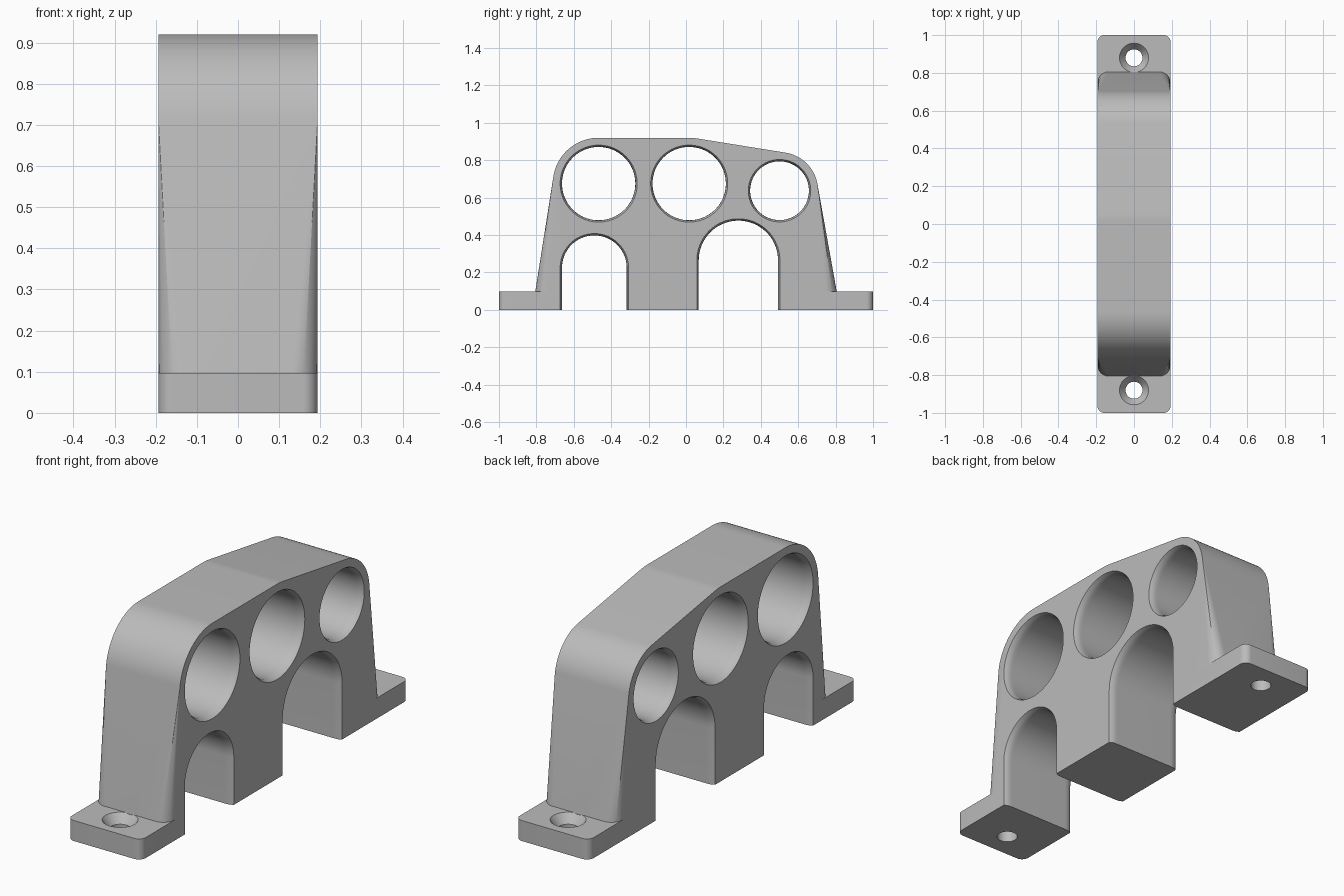
import bpy, bmesh, math

if "Cube" in bpy.data.objects:
    bpy.data.objects.remove(bpy.data.objects["Cube"], do_unlink=True)

W = 0.193            # half thickness
PLATE = 0.097        # foot plate height

grey = bpy.data.materials.new("plain grey")
grey.use_nodes = True
grey.diffuse_color = (0.5, 0.5, 0.5, 1)
grey.node_tree.nodes["Principled BSDF"].inputs["Base Color"].default_value = (0.5, 0.5, 0.5, 1)


def finish(bm, name):
    bmesh.ops.recalc_face_normals(bm, faces=bm.faces)
    mesh = bpy.data.meshes.new(name)
    bm.to_mesh(mesh)
    bm.free()
    mesh.materials.append(grey)
    ob = bpy.data.objects.new(name, mesh)
    bpy.context.collection.objects.link(ob)
    return ob


def loft(rings, name):
    """Closed solid through matching rings of points."""
    bm = bmesh.new()
    loops = [[bm.verts.new(p) for p in ring] for ring in rings]
    n = len(loops[0])
    for a, b in zip(loops, loops[1:]):
        for i in range(n):
            j = (i + 1) % n
            bm.faces.new((a[i], a[j], b[j], b[i]))
    bm.faces.new(loops[0])
    bm.faces.new(loops[-1])
    return finish(bm, name)


def arc(cx, cy, r, start, end, steps):
    return [(cx + r * math.cos(math.radians(start + (end - start) * i / steps)),
             cy + r * math.sin(math.radians(start + (end - start) * i / steps)))
            for i in range(steps + 1)]


def rounded_rect(hx, hy, r, z):
    pts = []
    for k, (sx, sy) in enumerate([(1, 1), (-1, 1), (-1, -1), (1, -1)]):
        pts += arc(sx * (hx - r), sy * (hy - r), r, 90 * k, 90 * k + 90, 10)
    return [(x, y, z) for x, y in pts]


def boolean(ob, other, operation):
    mod = ob.modifiers.new("join", "BOOLEAN")
    mod.operation, mod.solver, mod.object = operation, "EXACT", other
    bpy.ops.object.select_all(action="DESELECT")
    bpy.context.view_layer.objects.active = ob
    ob.select_set(True)
    bpy.ops.object.modifier_apply(modifier=mod.name)
    bpy.data.objects.remove(other, do_unlink=True)


def side_cutter(outline, name):
    """Cutter along x whose mouth flares slightly at both sides."""
    depth, flare = 0.04, 0.01
    half = [(W + 0.05, flare)]
    for i in range(5):
        a = math.radians(90 * i / 4)
        half.append((W - depth * math.sin(a), flare * (1 - math.sin(math.acos(1 - math.sin(a))))))
    sections = half + [(-x, f) for x, f in reversed(half)]
    return loft([[(x, y, z) for y, z in outline(f)] for x, f in sections], name)


# Foot plate with countersunk screw holes
bracket = loft([rounded_rect(W, 1, 0.035, z) for z in (0, PLATE)], "bracket")
for y in (-0.88, 0.88):
    sections = [(-0.05, 0.045), (0.055, 0.045), (PLATE, 0.077), (PLATE + 0.05, 0.077)]
    rings = [[(px, py, z) for px, py in arc(0, y, r, 0, 360, 48)[:-1]] for z, r in sections]
    boolean(bracket, loft(rings, "screw_hole"), "DIFFERENCE")

# Body: hull around three pipe seats and a rounded footprint
pipes = [(-0.467, 0.675, 0.196), (0.017, 0.675, 0.196), (0.5, 0.637, 0.157)]
bm = bmesh.new()
for cy, cz, r in pipes:
    for y, z in arc(cy, cz, r + 0.049, 0, 180, 64):
        for x in (-W, W):
            bm.verts.new((x, y, z))
for z in (0.04, PLATE):
    for p in rounded_rect(W, 0.806, 0.06, z):
        bm.verts.new(p)
hull = bmesh.ops.convex_hull(bm, input=bm.verts)
spare = {g for g in hull["geom_interior"] + hull["geom_unused"] if isinstance(g, bmesh.types.BMVert)}
bmesh.ops.delete(bm, geom=list(spare), context="VERTS")
bmesh.ops.dissolve_limit(bm, angle_limit=0.005, verts=bm.verts, edges=bm.edges)
boolean(bracket, finish(bm, "body"), "UNION")

# Pipe holes
for cy, cz, r in pipes:
    boolean(bracket, side_cutter(lambda f: arc(cy, cz, r + f, 0, 360, 80)[:-1], "pipe_hole"), "DIFFERENCE")

# Arched openings between the legs
for cy, cz, r in [(-0.49, 0.225, 0.173), (0.28, 0.265, 0.212)]:
    def arch(f):
        return [(cy + r + f, -0.1)] + arc(cy, cz, r + f, 0, 180, 40) + [(cy - r - f, -0.1)]
    boolean(bracket, side_cutter(arch, "arch_opening"), "DIFFERENCE")

bpy.ops.object.select_all(action="DESELECT")
bpy.context.view_layer.objects.active = bracket
bracket.select_set(True)
bpy.ops.object.shade_smooth_by_angle(angle=math.radians(25))
